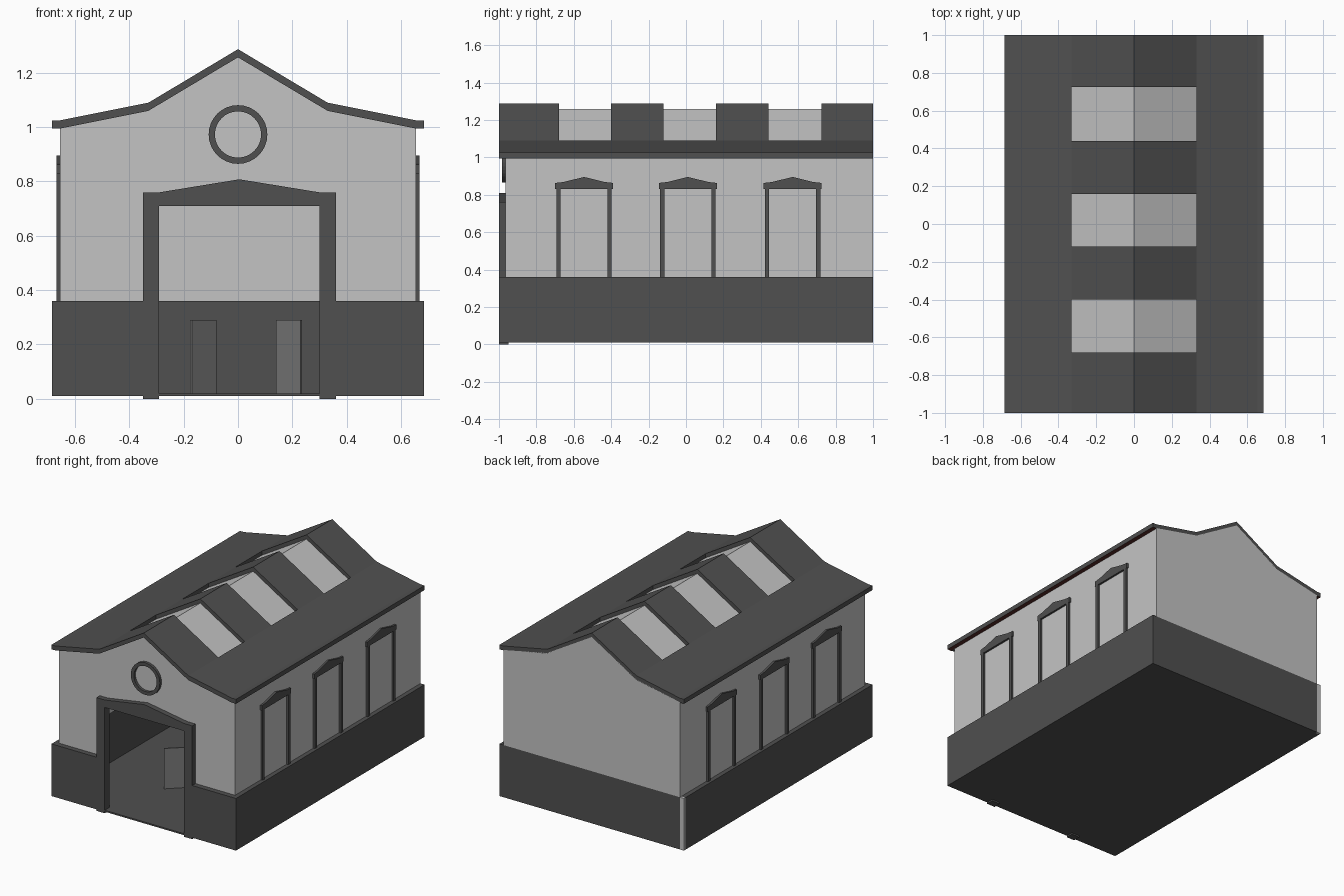
import bpy, bmesh, math
from mathutils import Vector

if "Cube" in bpy.data.objects:
    bpy.data.objects.remove(bpy.data.objects["Cube"])


def material(name, rgb):
    m = bpy.data.materials.new(name)
    m.diffuse_color = (*rgb, 1)
    m.use_nodes = True
    m.node_tree.nodes["Principled BSDF"].inputs["Base Color"].default_value = m.diffuse_color
    return m


LIGHT = material("light grey wall", (0.55, 0.55, 0.55))
DARK = material("dark grey trim", (0.08, 0.08, 0.08))
MID = material("mid grey panel", (0.19, 0.19, 0.19))
RED = material("dark red soffit", (0.10, 0.025, 0.02))


def prism(name, pts, axis, a, b, mat):
    """Extrude a 2D outline from a to b along the axis."""
    place = {"x": lambda p, t: (t, p[0], p[1]),
             "y": lambda p, t: (p[0], t, p[1]),
             "z": lambda p, t: (p[0], p[1], t)}[axis]
    bm = bmesh.new()
    lo = [bm.verts.new(place(p, a)) for p in pts]
    hi = [bm.verts.new(place(p, b)) for p in pts]
    bm.faces.new(lo)
    bm.faces.new(hi[::-1])
    n = len(pts)
    for i in range(n):
        j = (i + 1) % n
        bm.faces.new((lo[i], lo[j], hi[j], hi[i]))
    bmesh.ops.recalc_face_normals(bm, faces=bm.faces)
    me = bpy.data.meshes.new(name)
    bm.to_mesh(me)
    bm.free()
    me.materials.append(mat)
    ob = bpy.data.objects.new(name, me)
    bpy.context.collection.objects.link(ob)
    return ob


def box(name, x0, x1, y0, y1, z0, z1, mat):
    return prism(name, [(x0, y0), (x1, y0), (x1, y1), (x0, y1)], "z", z0, z1, mat)


# dark plinth around the building, with floor and door gap
box("floor", -0.684, 0.684, -0.999, 0.999, 0.01, 0.02, DARK)
box("base_right", 0.655, 0.685, -1, 1, 0.01, 0.36, DARK)
box("base_left", -0.685, -0.655, -1, 0.985, 0.01, 0.36, DARK)
box("base_corner", -0.685, -0.655, 0.985, 1, 0.01, 0.36, LIGHT)
box("base_back", -0.655, 0.655, 0.97, 1, 0.01, 0.36, DARK)
box("base_front_left", -0.655, -0.35, -1, -0.965, 0.01, 0.36, DARK)
box("base_front_right", 0.36, 0.655, -1, -0.965, 0.01, 0.36, DARK)

# light upper walls with gables
gable = [(0.655, 0.36), (0.655, 0.998), (0.33, 1.065), (0, 1.26),
         (-0.33, 1.065), (-0.655, 0.998), (-0.655, 0.36)]
doorway = [(-0.32, 0.36), (-0.32, 0.73), (0.33, 0.73), (0.33, 0.36)]
prism("front_wall", gable + doorway, "y", -0.965, -0.95, LIGHT)
prism("back_wall", gable, "y", 0.985, 1.0, LIGHT)
for s, side in ((1, "right"), (-1, "left")):
    x0, x1 = sorted((s * 0.643, s * 0.655))
    box("side_wall_" + side, x0, x1, -0.95, 0.985, 0.36, 0.998, LIGHT)

# roof: full-length wings, centre strips and skylights between them
slots = [(-0.68, -0.40), (-0.12, 0.16), (0.44, 0.725)]
solid = [(-1, -0.68), (-0.40, -0.12), (0.16, 0.44), (0.725, 1)]
for s, side in ((1, "right"), (-1, "left")):
    wing = [(0.33, 1.09), (0.655, 1.025), (0.685, 1.025), (0.685, 0.995),
            (0.655, 0.995), (0.33, 1.06)]
    ob = prism("roof_wing_" + side, [(s * x, z) for x, z in wing], "y", -1, 1, DARK)
    ob.data.materials.append(RED)
    for f in ob.data.polygons:  # red underside of the eaves
        if f.normal.z < -0.99 and abs(f.center.x) > 0.655:
            f.material_index = 1
top = [(-0.33, 1.09), (0, 1.287), (0.33, 1.09), (0.33, 1.06), (0, 1.257), (-0.33, 1.06)]
for a, b in solid:
    prism("roof_ridge_strip", top, "y", a, b, DARK)
glass = [(-0.33, 1.062), (0, 1.259), (0.33, 1.062), (0.33, 1.054), (0, 1.251), (-0.33, 1.054)]
for a, b in slots:
    prism("skylight", glass, "y", a, b, LIGHT)

# door frame with pitched lintel
frame = [(-0.35, 0), (-0.29, 0), (-0.29, 0.71), (0.30, 0.71), (0.30, 0), (0.36, 0),
         (0.36, 0.76), (0.30, 0.76), (0.005, 0.808), (-0.29, 0.76), (-0.35, 0.76)]
prism("door_frame", frame, "y", -1, -0.95, DARK)

# round gable window ring
bm = bmesh.new()
N = 32
rings = []
for r, y in ((0.108, -0.96), (0.108, -0.983), (0.085, -0.983), (0.085, -0.96)):
    rings.append([bm.verts.new((r * math.cos(2 * math.pi * i / N), y,
                                0.973 + r * math.sin(2 * math.pi * i / N))) for i in range(N)])
for k in range(4):
    p, q = rings[k], rings[(k + 1) % 4]
    for i in range(N):
        j = (i + 1) % N
        bm.faces.new((p[i], p[j], q[j], q[i]))
bmesh.ops.recalc_face_normals(bm, faces=bm.faces)
me = bpy.data.meshes.new("gable_window_ring")
bm.to_mesh(me)
bm.free()
me.materials.append(DARK)
bpy.context.collection.objects.link(bpy.data.objects.new("gable_window_ring", me))

# three framed windows on each side
arch = [(-0.148, 0.36), (-0.126, 0.36), (-0.126, 0.83), (0.126, 0.83), (0.126, 0.36),
        (0.148, 0.36), (0.148, 0.83), (0.155, 0.83), (0.155, 0.863), (0.11, 0.868), (0, 0.895),
        (-0.11, 0.868), (-0.155, 0.863), (-0.155, 0.83), (-0.148, 0.83)]
for s in (1, -1):
    for c in (-0.545, 0.01, 0.57):
        prism("window_frame", [(c + y, z) for y, z in arch], "x", s * 0.65, s * 0.668, DARK)

# two slanted panels standing inside
for s in (1, -1):
    pts = [(0.20, -0.54), (0.11, -0.455), (0.116, -0.448), (0.206, -0.533)]
    prism("inner_panel", [(0.03 + s * x, y) for x, y in pts], "z", 0.02, 0.29, MID)
